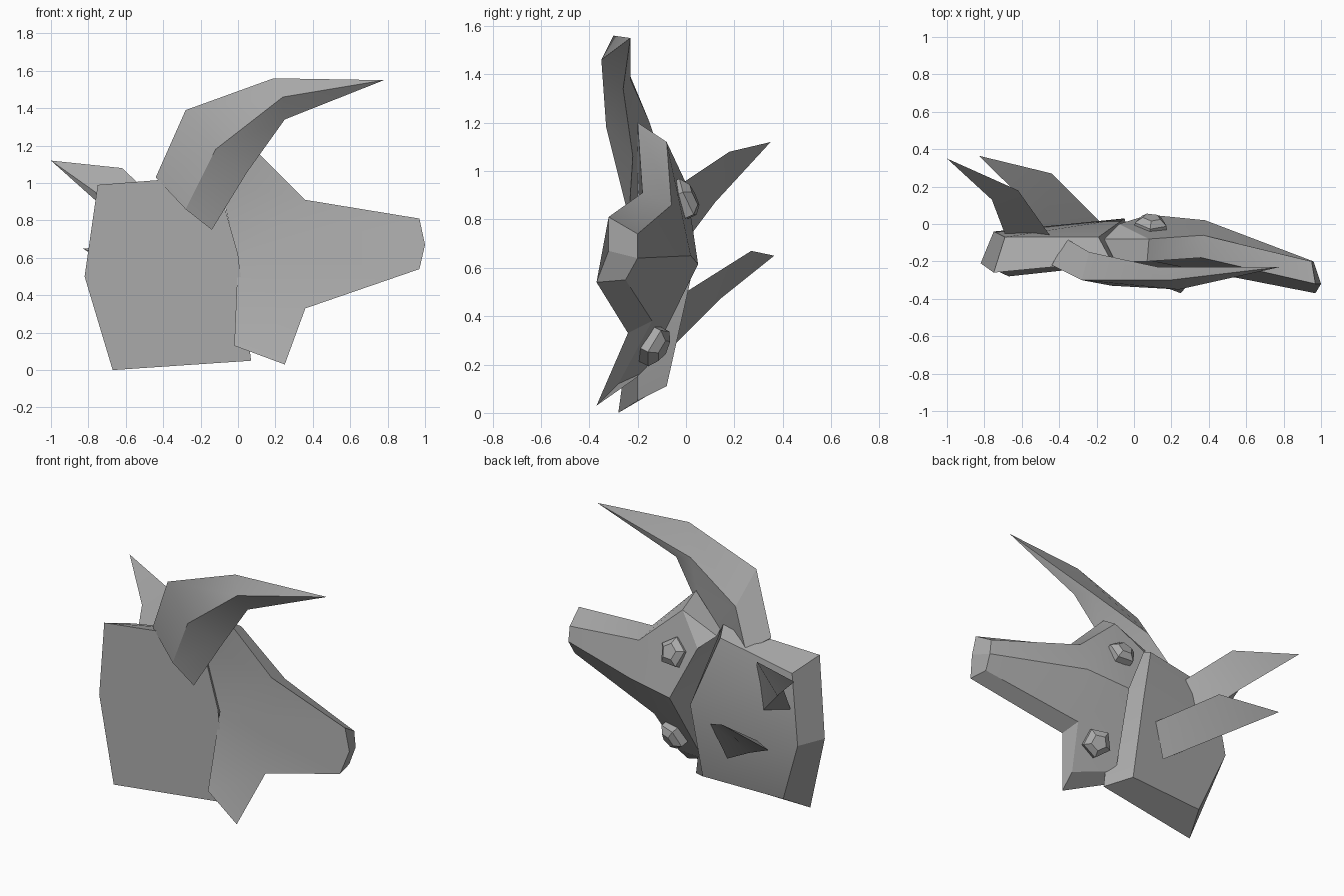
import bpy, bmesh, math
from mathutils import Vector

if "Cube" in bpy.data.objects:
    bpy.data.objects.remove(bpy.data.objects["Cube"])

grey = bpy.data.materials.new("mid_grey")
grey.diffuse_color = (0.4, 0.4, 0.4, 1)
grey.use_nodes = True
grey.node_tree.nodes["Principled BSDF"].inputs["Base Color"].default_value = grey.diffuse_color


def make(name, verts, faces):
    """Create a faceted solid with outward normals."""
    me = bpy.data.meshes.new(name)
    me.from_pydata(verts, [], faces)
    bm = bmesh.new()
    bm.from_mesh(me)
    bmesh.ops.recalc_face_normals(bm, faces=bm.faces)
    bm.to_mesh(me)
    bm.free()
    me.materials.append(grey)
    ob = bpy.data.objects.new(name, me)
    bpy.context.collection.objects.link(ob)
    return ob


def loft(name, rings, tip):
    """Join matching rings, cap the base and close to a point."""
    n = len(rings[0])
    verts = [p for r in rings for p in r] + [tip]
    faces = [tuple(range(n))]
    for k in range(len(rings) - 1):
        for i in range(n):
            j = (i + 1) % n
            faces.append((k * n + i, k * n + j, k * n + n + j, k * n + n + i))
    last = (len(rings) - 1) * n
    faces += [(last + i, last + (i + 1) % n, len(verts) - 1) for i in range(n)]
    return make(name, verts, faces)


def stud(name, centre, normal, turn=0.0):
    """Low pentagonal knob with a sloped rim."""
    n = Vector(normal).normalized()
    rot = n.to_track_quat('Z', 'Y')
    verts = []
    for r, h in ((0.09, -0.04), (0.09, 0.015), (0.05, 0.045)):
        for i in range(5):
            a = turn + i * math.tau / 5
            verts.append(Vector(centre) + rot @ Vector((r * math.cos(a), r * math.sin(a), h)))
    faces = [tuple(range(5)), tuple(range(10, 15))]
    for k in (0, 5):
        faces += [(k + i, k + (i + 1) % 5, k + 5 + (i + 1) % 5, k + 5 + i) for i in range(5)]
    return make(name, verts, faces)


# Neck plate: front outline 0-5, rear outline 6-11
plate_front = [(-.75, -.26, .99), (-.12, -.20, 1.04), (0, -.20, .62),
               (.07, -.20, .05), (-.67, -.28, 0), (-.82, -.21, .50)]
plate_back = [(-.69, -.07, .93), (-.19, -.07, 1.02), (-.05, .03, .60),
              (-.06, -.08, .11), (-.60, -.11, .10), (-.75, -.04, .50)]
faces = [tuple(range(6)), (6, 7, 8, 11), (11, 8, 9, 10)]
faces += [(i, (i + 1) % 6, 6 + (i + 1) % 6, 6 + i) for i in range(6)]
make("neck_plate", plate_front + plate_back, faces)

# Head: front outline 0-9, rear outline 10-19, raised cheek points 20-21
head_front = [(-.10, -.20, 1.00), (.07, -.20, 1.20), (.36, -.18, .91), (.97, -.32, .81),
              (1.0, -.32, .67), (.97, -.37, .54), (.36, -.24, .33), (.25, -.37, .03),
              (-.02, -.27, .13), (0, -.18, .60)]
head_back = [(-.16, -.08, 1.02), (.08, -.08, 1.12), (.37, -.06, .86), (.95, -.20, .74),
             (.96, -.20, .64), (.95, -.25, .55), (.32, -.14, .38), (.25, -.28, .12),
             (0, -.17, .17), (.08, .05, .615)]
cheek = [(.38, .02, .65), (-.08, 0, .95)]
faces = [(0, 1, 2, 9), (2, 3, 4, 5, 6, 9), (6, 7, 8, 9)]
faces += [(i, i + 1, i + 11, i + 10) for i in range(9)]
faces += [(9, 0, 10, 21, 19), (10, 11, 21), (21, 11, 12, 20, 19), (12, 13, 14, 20),
          (20, 14, 15, 16), (19, 20, 16, 18), (16, 17, 18)]
make("head", head_front + head_back + cheek, faces)

# Curved horn: each ring is outer, front, inner, rear
loft("horn", [
    [(-.44, -.22, 1.03), (-.28, -.25, .86), (-.14, -.24, .75), (-.36, -.08, .98)],
    [(-.28, -.30, 1.39), (-.12, -.33, 1.18), (.05, -.22, 1.06), (-.24, -.15, 1.20)],
    [(.19, -.30, 1.56), (.24, -.35, 1.46), (.25, -.26, 1.34), (.13, -.23, 1.38)],
], (.78, -.23, 1.55))

# Rear spikes
loft("upper_spike", [
    [(-.45, -.06, .92), (-.48, -.06, .63), (-.68, -.08, .68)],
    [(-.62, .18, 1.08), (-.72, .12, .87), (-.76, .13, .95)],
], (-1.0, .35, 1.12))
loft("lower_spike", [
    [(-.17, .00, .50), (-.26, -.04, .29), (-.48, -.04, .45)],
    [(-.44, .27, .67), (-.54, .14, .47), (-.58, .12, .55)],
], (-.83, .365, .65))

# Eye and jaw studs
stud("eye_stud", (.09, -.005, .88), (.10, .9, .40), 0.3)
stud("jaw_stud", (.18, -.13, .28), (.30, .8, -.42), 0.9)

# Soft shading over shallow folds
bpy.ops.object.select_all(action='DESELECT')
for ob in bpy.context.scene.objects:
    ob.select_set(True)
    bpy.context.view_layer.objects.active = ob
bpy.ops.object.shade_smooth_by_angle(angle=math.radians(25))
